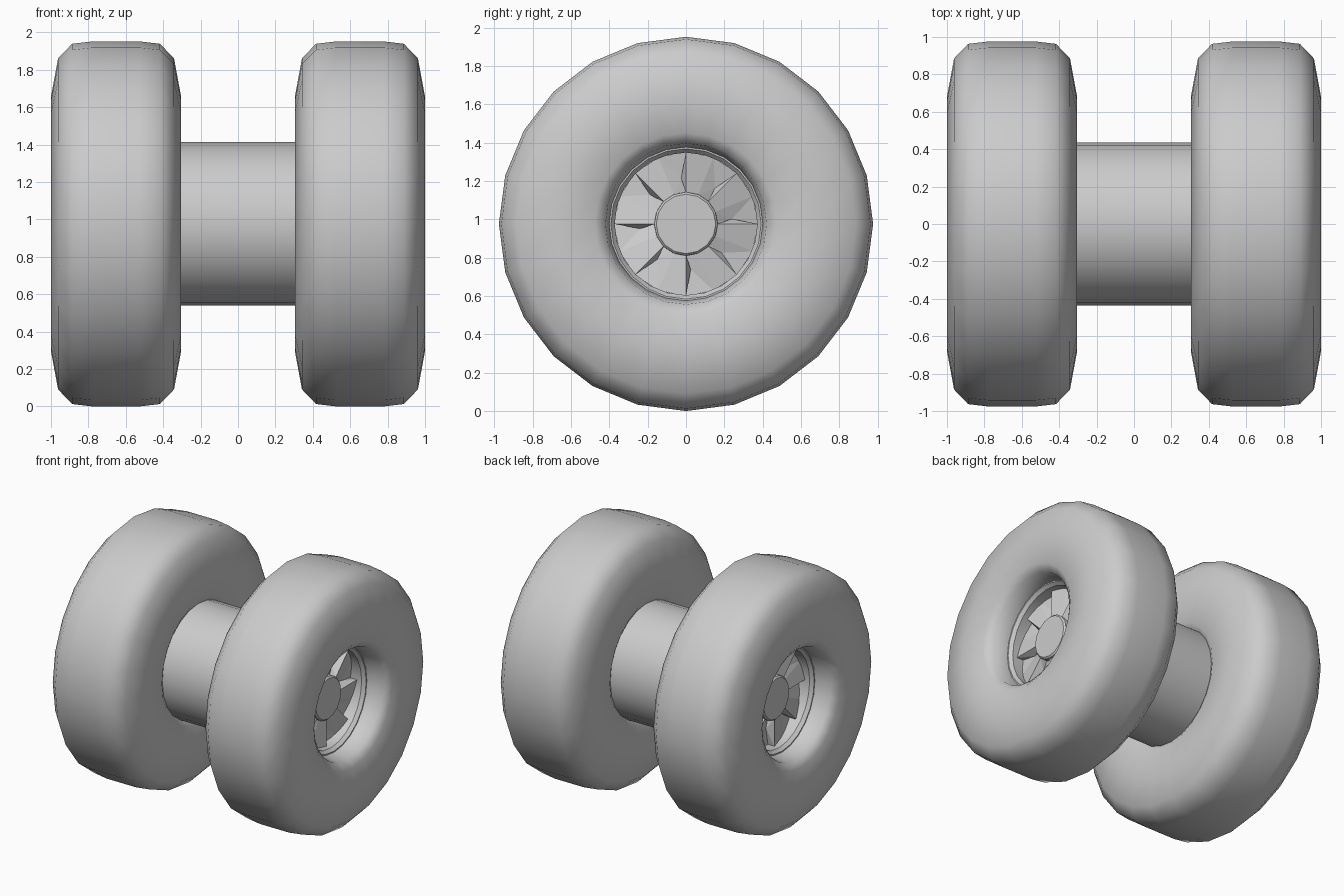
import bpy, bmesh
from math import sin, cos, radians, pi
from mathutils import Vector

if "Cube" in bpy.data.objects:
    bpy.data.objects.remove(bpy.data.objects["Cube"])

R = 0.976          # tyre radius, also the axle height
MID = 0.652        # x of the middle of a wheel


def ring_point(x, r, a):
    return Vector((x, r * cos(a), r * sin(a)))


def finish(name, bm, smooth_angle, mirror=True):
    bmesh.ops.remove_doubles(bm, verts=bm.verts, dist=1e-5)
    bmesh.ops.recalc_face_normals(bm, faces=bm.faces)
    mesh = bpy.data.meshes.new(name)
    bm.to_mesh(mesh)
    bm.free()
    obj = bpy.data.objects.new(name, mesh)
    obj.location.z = R
    bpy.context.collection.objects.link(obj)
    if mirror:
        obj.modifiers.new("other_side", 'MIRROR')
    if smooth_angle:
        bpy.ops.object.select_all(action='DESELECT')
        obj.select_set(True)
        bpy.context.view_layer.objects.active = obj
        bpy.ops.object.shade_smooth_by_angle(angle=radians(smooth_angle))
    return obj


def lathe(name, profile, steps, closed=False, smooth_angle=40, mirror=True):
    """Turn an (x, radius) profile round the x axis; radius 0 closes the end."""
    bm = bmesh.new()
    rings = [[bm.verts.new(ring_point(x, r, 2 * pi * i / steps)) for i in range(steps)]
             for x, r in profile]
    pairs = list(zip(rings, rings[1:]))
    if closed:
        pairs.append((rings[-1], rings[0]))
    for a, b in pairs:
        for i in range(steps):
            j = (i + 1) % steps
            bm.faces.new((a[i], a[j], b[j], b[i]))
    if not closed:
        bm.faces.new(rings[0])
        bm.faces.new(rings[-1])
    return finish(name, bm, smooth_angle, mirror)


# Tyre: fat rounded section with a deep hole on the outside
tyre = [(0.165, 0.40), (0.29, 0.42), (0.33, 0.475), (0.348, 0.68), (0.31, 0.885),
        (0.235, 0.963), (0.125, R), (-0.125, R), (-0.235, 0.963), (-0.31, 0.885),
        (-0.348, 0.68), (-0.335, 0.475), (-0.29, 0.40)]
lathe("tyre", [(MID + d, r) for d, r in tyre], 24, closed=True, smooth_angle=75)

# Axle drum between the wheels
lathe("axle", [(-0.37, 0.437), (0.37, 0.437)], 24, mirror=False)

# Rim ring inside the tyre hole
lathe("rim", [(0.80, 0.412), (0.82, 0.402), (0.82, 0.392), (0.795, 0.372),
              (0.70, 0.372), (0.68, 0.412)], 24, closed=True, smooth_angle=30)

# Hub cap in the middle
lathe("hub_cap", [(0.66, 0.168), (0.76, 0.166), (0.772, 0.155)], 16, smooth_angle=30)

# Eight stepped fan blades between cap and rim
bm = bmesh.new()
LOW, HIGH, IN, OUT = 0.70, 0.755, 0.16, 0.376
for k in range(8):
    a0, a1 = radians(45 * k), radians(45 * (k + 1))
    am = (a0 + a1) / 2

    def v(x, r, a):
        return bm.verts.new(ring_point(x, r, a))

    low_in, low_mid, low_out = v(LOW, IN, a0), v(LOW, 0.24, a0 + radians(6)), v(LOW, OUT, a0)
    mid_in, mid_out = v((LOW + HIGH) / 2, IN, am), v((LOW + HIGH) / 2, OUT, am)
    high_in, high_out = v(HIGH, IN, a1), v(HIGH, OUT, a1)
    prev_in, prev_out = v(HIGH, IN, a0), v(HIGH, OUT, a0)
    # blade surface
    bm.faces.new((low_in, low_mid, mid_in))
    bm.faces.new((low_mid, low_out, mid_out))
    bm.faces.new((low_mid, mid_out, mid_in))
    bm.faces.new((mid_in, mid_out, high_out, high_in))
    # step up to the neighbouring blade
    bm.faces.new((prev_in, low_mid, low_in))
    bm.faces.new((prev_in, prev_out, low_mid))
    bm.faces.new((prev_out, low_out, low_mid))
finish("fan_blades", bm, 0)
